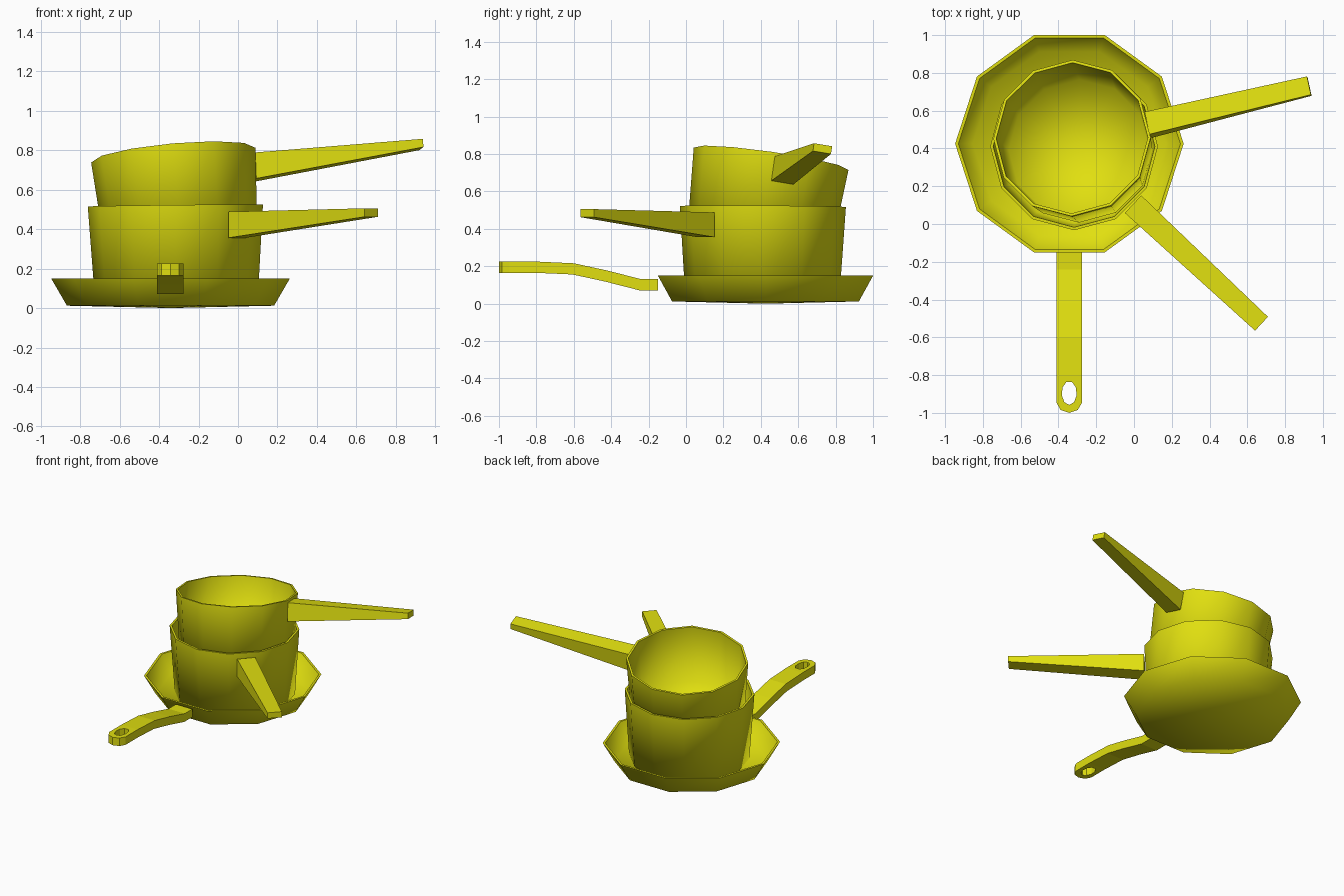
import bpy
import bmesh
import math
from mathutils import Vector

if "Cube" in bpy.data.objects:
    bpy.data.objects.remove(bpy.data.objects["Cube"])

yellow = bpy.data.materials.new("yellow_enamel")
yellow.use_nodes = True
colour = (0.75, 0.74, 0.005, 1)
yellow.diffuse_color = colour
yellow.node_tree.nodes["Principled BSDF"].inputs["Base Color"].default_value = colour

UP = Vector((0, 0, 1))


def finish(bm, name):
    bmesh.ops.recalc_face_normals(bm, faces=bm.faces)
    mesh = bpy.data.meshes.new(name)
    bm.to_mesh(mesh)
    bm.free()
    mesh.materials.append(yellow)
    obj = bpy.data.objects.new(name, mesh)
    bpy.context.collection.objects.link(obj)
    return obj


def vessel(name, sides, profile, sharp_rings, location, axis=UP):
    """Revolve a closed profile; first and last points lie on the axis."""
    bm = bmesh.new()
    rings = []
    for r, z in profile[1:-1]:
        rings.append([bm.verts.new((r * math.cos(math.tau * i / sides),
                                    r * math.sin(math.tau * i / sides), z))
                      for i in range(sides)])
    under = bm.verts.new((0, 0, profile[0][1]))
    floor = bm.verts.new((0, 0, profile[-1][1]))
    for i in range(sides):
        j = (i + 1) % sides
        bm.faces.new((under, rings[0][j], rings[0][i]))
        bm.faces.new((floor, rings[-1][i], rings[-1][j]))
        for a, b in zip(rings, rings[1:]):
            bm.faces.new((a[i], a[j], b[j], b[i]))
    for f in bm.faces:
        f.smooth = True
    # keep the rim crisp
    for k in sharp_rings:
        for i in range(sides):
            bm.edges.get((rings[k][i], rings[k][(i + 1) % sides])).smooth = False
    obj = finish(bm, name)
    obj.location = location
    obj.rotation_mode = 'QUATERNION'
    obj.rotation_quaternion = UP.rotation_difference(Vector(axis))
    return obj


def tapered_handle(name, start, end, start_size, end_size, up=UP):
    """Straight bar whose width and height taper along its length."""
    start, end, up = Vector(start), Vector(end), Vector(up).normalized()
    side = up.cross(end - start).normalized()
    bm = bmesh.new()
    loops = []
    for centre, (w, h) in ((start, start_size), (end, end_size)):
        loops.append([bm.verts.new(centre + side * w / 2 * a + up * h / 2 * b)
                      for a, b in ((-1, -1), (1, -1), (1, 1), (-1, 1))])
    for loop in loops:
        bm.faces.new(loop)
    for i in range(4):
        j = (i + 1) % 4
        bm.faces.new((loops[0][i], loops[0][j], loops[1][j], loops[1][i]))
    return finish(bm, name)


# Shallow ten-sided pan
vessel("pan", 10,
       [(0, 0), (0.525, 0.012), (0.605, 0.15), (0.588, 0.15), (0.512, 0.03), (0, 0.024)],
       (1, 2), (-0.342, 0.425, 0))

# Lower saucepan, standing in the pan
vessel("lower_pot", 12,
       [(0, 0), (0.412, 0.004), (0.444, 0.49), (0.428, 0.49), (0.397, 0.02), (0, 0.016)],
       (1, 2), (-0.312, 0.408, 0.03), (-0.011, 0.006, 1))
tapered_handle("lower_pot_handle", (-0.005, 0.105, 0.422), (0.675, -0.528, 0.484),
               (0.127, 0.132), (0.1, 0.043))

# Upper saucepan, nested at a tilt
tilt = Vector((-0.09, 0.145, 1)).normalized()
rim_centre = Vector((-0.328, 0.455, 0.775))
vessel("upper_pot", 12,
       [(0, -0.45), (0.388, -0.446), (0.418, 0), (0.403, 0), (0.374, -0.43), (0, -0.434)],
       (1, 2), rim_centre, tilt)
tapered_handle("upper_pot_handle", (0.075, 0.525, 0.713), (0.928, 0.73, 0.829),
               (0.123, 0.133), (0.1, 0.042), tilt)

# Pan handle: flat plan with a hanging hole, thickened downwards
bm = bmesh.new()
half = 0.068
path = [(-0.15, 0.131), (-0.24, 0.131), (-0.42, 0.177), (-0.6, 0.216), (-0.8, 0.225)]
rows = [[bm.verts.new((s * half, y, z)) for s in (-1, 1)] for y, z in path]
for a, b in zip(rows, rows[1:]):
    bm.faces.new((a[0], b[0], b[1], a[1]))
tip_z = path[-1][1]
right_side = [(half, -0.89), (half, -0.945), (0.045, -0.985)]
outer = [rows[-1][1]]
outer += [bm.verts.new((x, y, tip_z)) for x, y in right_side]
outer.append(bm.verts.new((0, -1.0, tip_z)))
outer += [bm.verts.new((-x, y, tip_z)) for x, y in reversed(right_side)]
outer.append(rows[-1][0])
count = len(outer)
hole = []
for i in range(count):
    a = math.radians(67.5) - math.tau * i / (count - 1) * 0.875
    hole.append(bm.verts.new((0.04 * math.cos(a), -0.895 + 0.063 * math.sin(a), tip_z)))
for i in range(count):
    j = (i + 1) % count
    bm.faces.new((outer[i], outer[j], hole[j], hole[i]))
pan_handle = finish(bm, "pan_handle")
if pan_handle.data.polygons[0].normal.z < 0:
    pan_handle.data.flip_normals()
pan_handle.location.x = -0.343
thick = pan_handle.modifiers.new("thickness", 'SOLIDIFY')
thick.thickness = 0.06
thick.offset = -1
thick.use_even_offset = True
